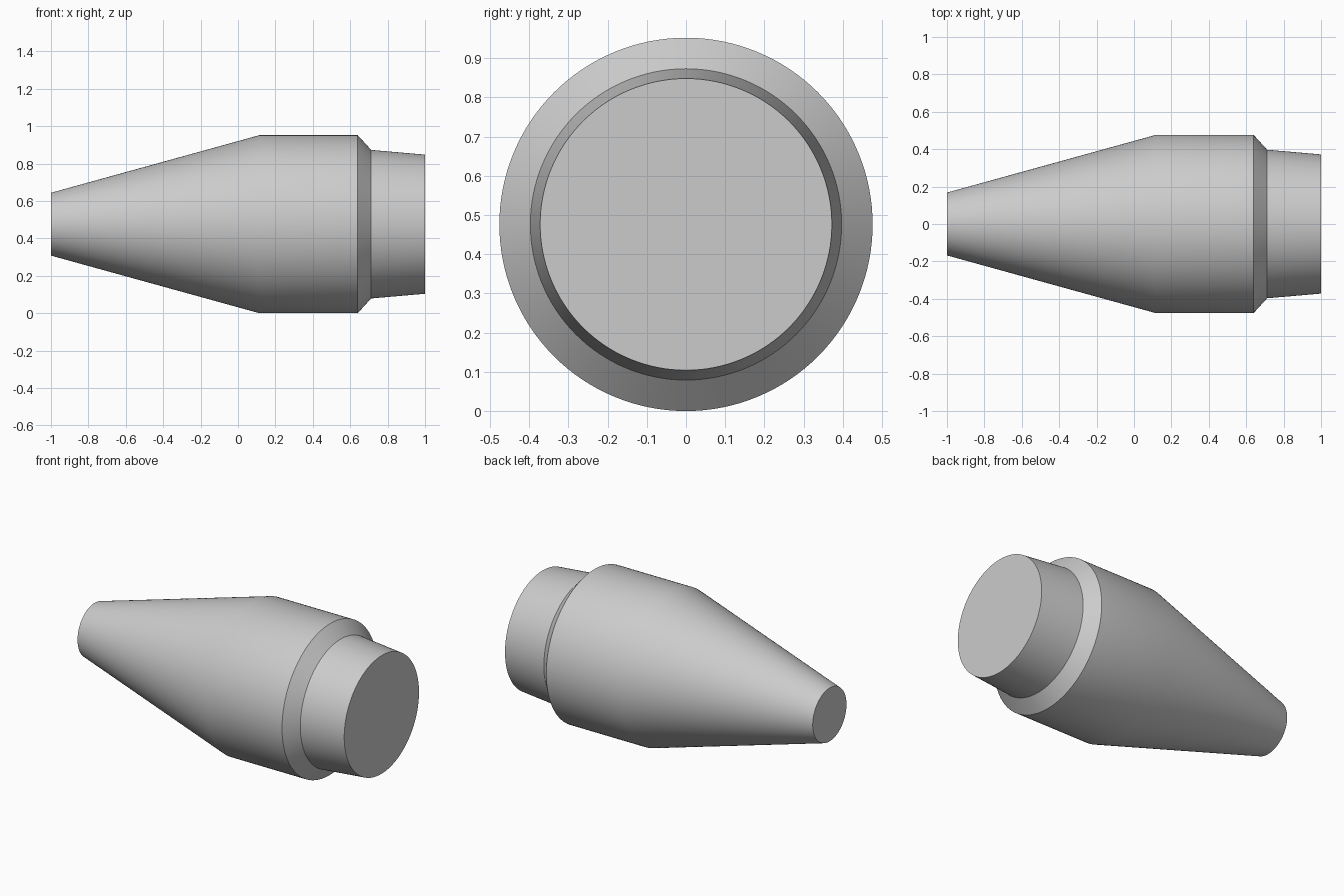
import bpy
import bmesh
from math import cos, sin, tau, radians

cube = bpy.data.objects.get("Cube")
if cube:
    bpy.data.objects.remove(cube, do_unlink=True)

SIDES = 128
AXIS_HEIGHT = 0.476

grey = bpy.data.materials.new("plain grey")
grey.use_nodes = True
grey.diffuse_color = (0.6, 0.6, 0.6, 1)
grey.node_tree.nodes["Principled BSDF"].inputs["Base Color"].default_value = (0.6, 0.6, 0.6, 1)


def turned_part(name, profile):
    """Closed solid turned around the x axis from (x, radius) points."""
    bm = bmesh.new()
    rings = [[bm.verts.new((x, r * cos(tau * i / SIDES), r * sin(tau * i / SIDES)))
              for i in range(SIDES)] for x, r in profile]
    for a, b in zip(rings, rings[1:]):
        for i in range(SIDES):
            j = (i + 1) % SIDES
            bm.faces.new((a[i], a[j], b[j], b[i]))
    bm.faces.new(rings[0])
    bm.faces.new(rings[-1])
    bmesh.ops.recalc_face_normals(bm, faces=bm.faces)
    mesh = bpy.data.meshes.new(name)
    bm.to_mesh(mesh)
    bm.free()
    mesh.materials.append(grey)
    obj = bpy.data.objects.new(name, mesh)
    obj.location.z = AXIS_HEIGHT
    bpy.context.collection.objects.link(obj)
    bpy.ops.object.select_all(action="DESELECT")
    obj.select_set(True)
    bpy.context.view_layer.objects.active = obj
    bpy.ops.object.shade_smooth_by_angle(angle=radians(30))
    return obj


# Tapered nose, straight barrel, chamfered shoulder and narrow end collar
turned_part("tapered_body", [(-1, 0.168), (0.115, 0.476), (0.64, 0.476),
                             (0.712, 0.397), (1, 0.372)])
